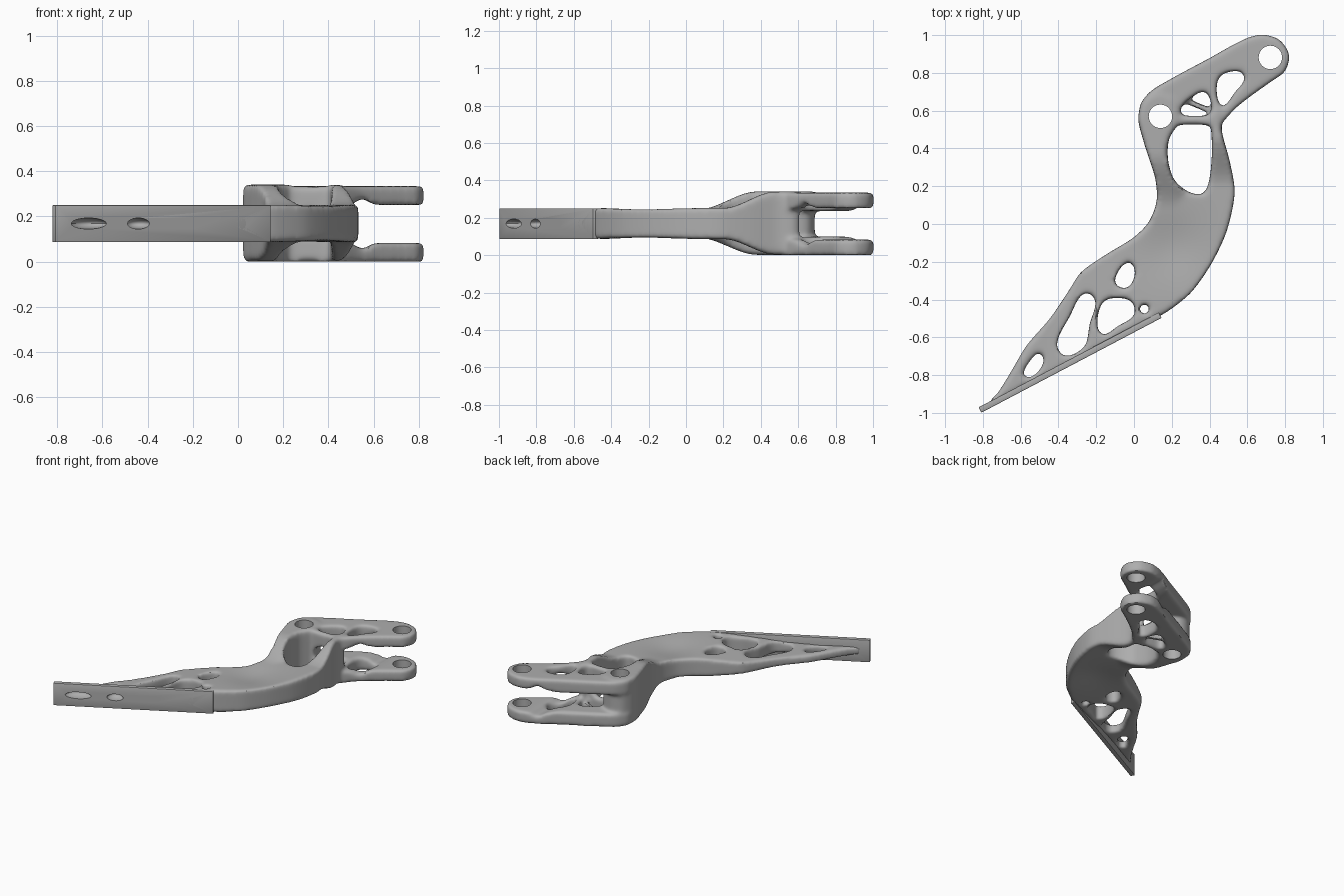
import bpy, bmesh, math
from mathutils import Vector

if "Cube" in bpy.data.objects:
    bpy.data.objects.remove(bpy.data.objects["Cube"])

MID = 0.167          # mid height of the bracket

gray = bpy.data.materials.new("light gray metal")
gray.diffuse_color = (0.42, 0.42, 0.42, 1)
gray.use_nodes = True
gray.node_tree.nodes["Principled BSDF"].inputs["Base Color"].default_value = gray.diffuse_color


def activate(ob):
    bpy.ops.object.select_all(action='DESELECT')
    ob.select_set(True)
    bpy.context.view_layer.objects.active = ob


def add_mesh(name, bm):
    me = bpy.data.meshes.new(name)
    bm.to_mesh(me)
    bm.free()
    ob = bpy.data.objects.new(name, me)
    bpy.context.collection.objects.link(ob)
    return ob


def box(name, size, loc, turn=0):
    bm = bmesh.new()
    bmesh.ops.create_cube(bm, size=1)
    ob = add_mesh(name, bm)
    ob.scale, ob.location = size, loc
    ob.rotation_euler.z = turn
    activate(ob)
    bpy.ops.object.transform_apply()
    return ob


def ball(name, size, loc, turn=0):
    bm = bmesh.new()
    bmesh.ops.create_uvsphere(bm, u_segments=24, v_segments=12, radius=1)
    ob = add_mesh(name, bm)
    ob.scale, ob.location = size, loc
    ob.rotation_euler.z = turn
    return ob


def slab(name, loops, z0, z1):
    """Filled smooth outline with holes, extruded from z0 to z1, evenly remeshed."""
    cu = bpy.data.curves.new(name, 'CURVE')
    cu.dimensions = '2D'
    cu.fill_mode = 'BOTH'
    cu.extrude = (z1 - z0) / 2
    cu.resolution_u = 6
    for loop in loops:
        pts = [Vector((x, y, 0)) for x, y in loop]
        sp = cu.splines.new('BEZIER')
        sp.bezier_points.add(len(pts) - 1)
        sp.use_cyclic_u = True
        for i, p in enumerate(sp.bezier_points):
            c, a, b = pts[i], pts[i - 1], pts[(i + 1) % len(pts)]
            d = ((c - a).normalized() + (b - c).normalized()).normalized()
            p.handle_left_type = p.handle_right_type = 'FREE'
            p.co = c
            p.handle_left = c - d * (c - a).length * .27
            p.handle_right = c + d * (b - c).length * .27
    ob = bpy.data.objects.new(name, cu)
    ob.location.z = (z0 + z1) / 2
    bpy.context.collection.objects.link(ob)
    activate(ob)
    bpy.ops.object.convert(target='MESH')
    ob = bpy.context.object
    bpy.ops.object.transform_apply(location=True)
    remesh(ob, .012)
    apply_all(ob)
    return ob


def apply_all(ob):
    activate(ob)
    bpy.ops.object.convert(target='MESH')


def remesh(ob, size):
    m = ob.modifiers.new("remesh", 'REMESH')
    m.mode = 'VOXEL'
    m.voxel_size = size


def cut(ob, cutter):
    m = ob.modifiers.new("cut", 'BOOLEAN')
    m.operation, m.solver, m.object = 'DIFFERENCE', 'EXACT', cutter
    apply_all(ob)


def ramp(v, a, b):
    t = min(1, max(0, (v - a) / (b - a)))
    return t * t * (3 - 2 * t)


# arm outline: truss at the front, bend, two struts and the boss column
arm = [(-.765, -.95), (-.74, -.945), (-.65, -.898), (-.35, -.74), (0, -.556), (.12, -.495),
       (.17, -.468), (.3, -.365), (.41, -.21), (.49, -.04), (.533, .17), (.505, .34),
       (.465, .49), (.46, .58), (.43, .61), (.405, .58), (.41, .48), (.413, .38), (.39, .2),
       (.365, .16), (.3, .165), (.215, .23), (.18, .34), (.185, .45), (.235, .54),
       (.22, .65), (.14, .69), (.06, .66), (.022, .57), (.05, .44), (.08, .345),
       (.113, .24), (.12, .12), (.075, .005), (0, -.07), (-.15, -.163),
       (-.285, -.26), (-.34, -.345), (-.445, -.5), (-.57, -.645), (-.656, -.79),
       (-.725, -.9)]
truss_holes = [
    [(-.585, -.803), (-.55, -.725), (-.497, -.68), (-.478, -.725), (-.51, -.785), (-.56, -.815)],
    [(-.408, -.645), (-.34, -.49), (-.255, -.362), (-.205, -.4), (-.235, -.53), (-.262, -.65),
     (-.37, -.698)],
    [(-.192, -.555), (-.17, -.42), (-.14, -.397), (-.012, -.41), (.003, -.48), (-.085, -.54),
     (-.165, -.587)],
    [(-.1, -.318), (-.025, -.2), (.006, -.25), (-.033, -.338)],
    [(.084, -.45), (.055, -.421), (.026, -.45), (.055, -.479)]]
body = slab("bracket_body", [arm] + truss_holes, .086, .252)

# flare the struts to full height, thin the truss, dish the bend
for v in body.data.vertices:
    x, y, z = v.co
    k = ramp(x, .2, .35)
    s = 1 + 1.04 * ramp(y, .08 + .12 * k, .38 + .1 * k)
    s *= .36 + .64 * ramp(x, -.5, .16) if y < 0 else 1
    s *= 1 - .33 * math.exp(-((x - .2) ** 2 + (y + .12) ** 2) / .03)
    v.co.z = MID + (z - MID) * s

# upper and lower fork plates with their windows, inner side thick, waisted, then thin
fork = [(.025, .55), (.035, .635), (.085, .7), (.19, .765), (.4, .878), (.6, .985),
        (.68, 1.003), (.77, .975), (.822, .895), (.8, .81), (.72, .75), (.615, .675),
        (.535, .61), (.475, .545), (.44, .51), (.39, .523), (.3, .53), (.215, .515), (.17, .44),
        (.11, .41), (.05, .47)]
windows = [
    [(.443, .76), (.468, .793), (.572, .803), (.585, .765), (.535, .7), (.465, .622),
     (.443, .66)],
    [(.248, .615), (.31, .675), (.375, .702), (.404, .66), (.4, .582), (.33, .573),
     (.245, .585)]]
plates = [slab("fork_plate", [fork] + windows, p, q) for p, q in ((0, .083), (.251, .334))]
for ob in plates:
    for v in ob.data.vertices:
        x, y, z = v.co
        if .042 < z < .292:
            grow = .016 * (1 - ramp(x, .42, .52)) - .026 * math.exp(-((x - .55) / .035) ** 2)
            v.co.z += math.copysign(grow, (MID - z) * grow)

# cross wall between column and strut, pierced by an oval opening
wall = box("cross_wall", (.23, .045, .3), (.315, .548, MID))
opening = ball("opening_cutter", (.07, .3, .065), (.315, .548, MID))
cut(wall, opening)
bpy.data.objects.remove(opening, do_unlink=True)

# thin diagonal brace in the inner window
brace = box("window_brace", (.2, .028, .05), (.33, .63, .045), math.radians(-22))

# fuse everything into one organic casting
activate(body)
for ob in plates + [wall, brace]:
    ob.select_set(True)
bpy.ops.object.join()
remesh(body, .011)
sm = body.modifiers.new("soften", 'SMOOTH')
sm.factor, sm.iterations = .5, 10
apply_all(body)

# flat mounting strip along the front edge
a, b = Vector((-.808, -.999, 0)), Vector((.146, -.497, 0))
along = (b - a).normalized()
inward = Vector((-along.y, along.x, 0))
angle = math.atan2(along.y, along.x)
strip = box("mounting_strip", ((b - a).length, .032, .164),
            (a + b) / 2 + inward * .016 + Vector((0, 0, .168)), angle)
bev = strip.modifiers.new("edge", 'BEVEL')
bev.width, bev.segments = .004, 2
apply_all(strip)

# oval pockets through the strip
ovals = []
for x, r in ((-.66, .088), (-.44, .055), (-.222, .049), (.015, .024)):
    at = a + (b - a) * ((x - a.x) / (b.x - a.x)) + Vector((0, 0, .1685))
    ovals.append(ball("slot_cutter", (r, .0563, .0243), at, angle + .003))

# round bolt holes
bolts = []
for x, y in ((.14, .57), (.722, .882)):
    bm = bmesh.new()
    bmesh.ops.create_cone(bm, cap_ends=True, segments=40, radius1=.062, radius2=.062, depth=1)
    o = add_mesh("bolt_cutter", bm)
    o.location = (x, y, MID)
    bolts.append(o)

for o in ovals:
    cut(strip, o)
for o in ovals + bolts:
    cut(body, o)
for o in ovals + bolts:
    bpy.data.objects.remove(o, do_unlink=True)

for ob in (body, strip):
    ob.data.materials.clear()
    ob.data.materials.append(gray)
    activate(ob)
    bpy.ops.object.shade_smooth_by_angle(angle=math.radians(35))
